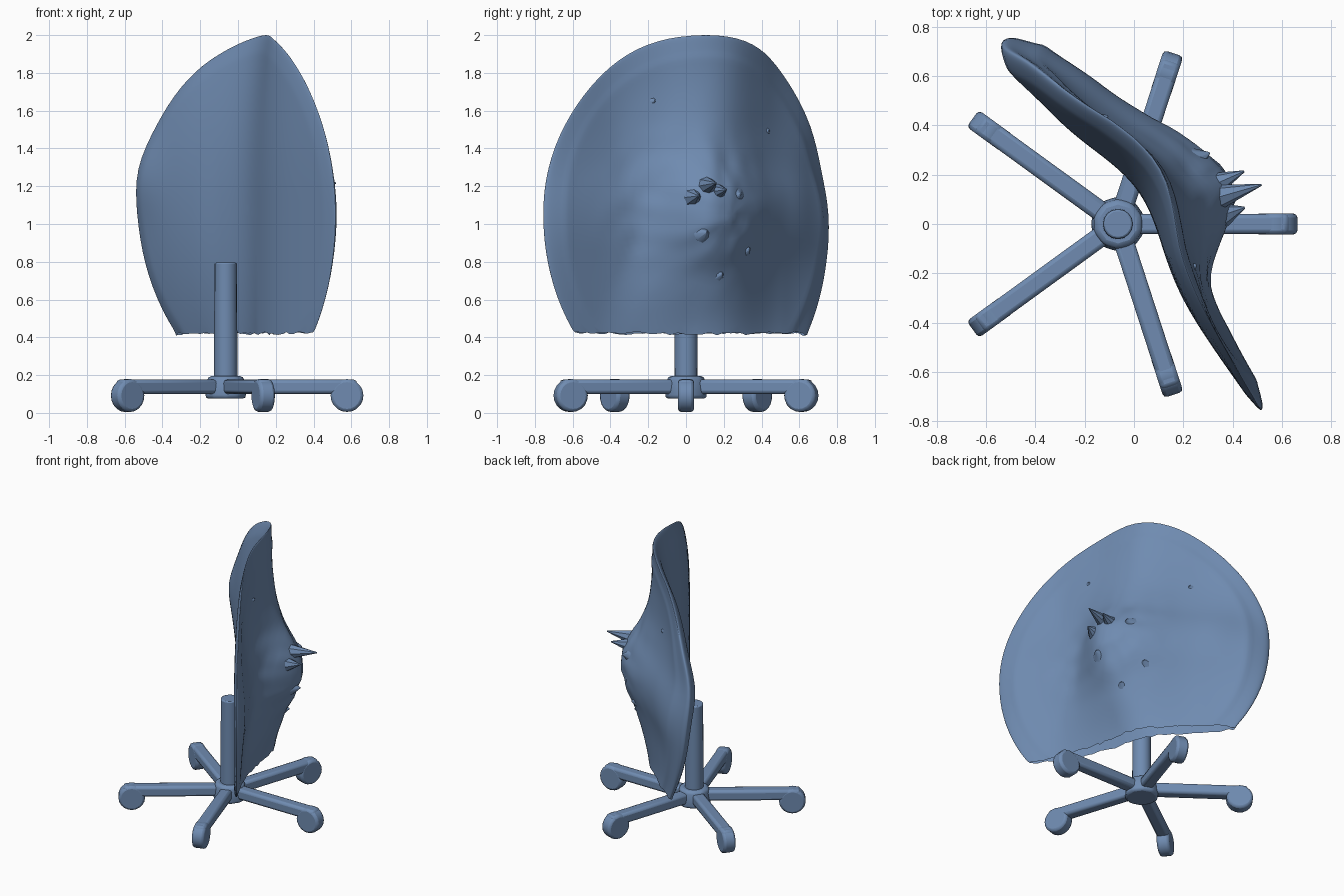
import bpy, bmesh, math
from mathutils import Vector, Matrix, noise

if "Cube" in bpy.data.objects:
    bpy.data.objects.remove(bpy.data.objects["Cube"])

HUB = Vector((-0.065, 0, 0))
N = Vector((0.815, 0.577, 0)).normalized()    # direction the back bulges
T = Vector((0.577, -0.815, 0)).normalized()   # across the backrest
Z = Vector((0, 0, 1))
ZC, HALF = 1.05, 0.915

# Blue-grey finish shared by every part
BLUE = bpy.data.materials.new("blue_grey")
BLUE.diffuse_color = (0.16, 0.26, 0.44, 1)
BLUE.use_nodes = True
BLUE.node_tree.nodes["Principled BSDF"].inputs["Base Color"].default_value = BLUE.diffuse_color


def finish(name, bm, bevel=0.0, angle=40):
    bmesh.ops.recalc_face_normals(bm, faces=bm.faces)
    me = bpy.data.meshes.new(name)
    bm.to_mesh(me)
    bm.free()
    me.materials.append(BLUE)
    ob = bpy.data.objects.new(name, me)
    bpy.context.collection.objects.link(ob)
    bpy.ops.object.select_all(action='DESELECT')
    ob.select_set(True)
    bpy.context.view_layer.objects.active = ob
    bpy.ops.object.shade_smooth_by_angle(angle=math.radians(angle))
    if bevel:
        m = ob.modifiers.new("bevel", 'BEVEL')
        m.width, m.segments = bevel, 2
    return ob


def cylinder(name, r1, r2, z0, z1, sides, bevel):
    bm = bmesh.new()
    bmesh.ops.create_cone(bm, cap_ends=True, segments=sides, radius1=r1, radius2=r2, depth=z1 - z0,
                          matrix=Matrix.Translation(HUB + Z * (z0 + z1) / 2))
    return finish(name, bm, bevel)


def lookup(table, x):
    for (x0, y0), (x1, y1) in zip(table, table[1:]):
        if x <= x1:
            return y0 + (y1 - y0) * max(0, (x - x0) / (x1 - x0))
    return table[-1][1]


def smooth_lookup(table, x, w):
    return sum(lookup(table, x + d * w / 4) for d in range(-4, 5)) / 9


# Central column and hub
cylinder("column", 0.062, 0.06, 0.1, 0.795, 16, 0.008)
cylinder("hub", 0.115, 0.1, 0.075, 0.195, 10, 0.02)

# Five legs, each ending in a castor
for i in range(5):
    rot = Matrix.Translation(HUB) @ Matrix.Rotation(i * math.tau / 5, 4, 'Z')
    bm = bmesh.new()
    bmesh.ops.create_cube(bm, size=1, matrix=Matrix.Translation((0.37, 0, 0.138)) @ Matrix.Diagonal((0.65, 0.082, 0.076, 1)))
    finish(f"leg_{i + 1}", bm, 0.018).matrix_world = rot
    bm = bmesh.new()
    bmesh.ops.create_cone(bm, cap_ends=True, segments=20, radius1=0.087, radius2=0.087, depth=0.084,
                          matrix=Matrix.Translation((0.642, 0, 0.092)) @ Matrix.Rotation(math.pi / 2, 4, 'X'))
    finish(f"castor_{i + 1}", bm, 0.016).matrix_world = rot

# Backrest: shallow dish inside, lopsided bulge outside
THICK = [(-0.92, 0.12), (-0.6, 0.22), (-0.27, 0.265), (-0.09, 0.31), (0.06, 0.37), (0.15, 0.38),
         (0.25, 0.26), (0.32, 0.15), (0.42, 0.115), (0.66, 0.085), (0.92, 0.06)]
HEIGHT = [(0.0, 0.15), (0.45, 0.4), (0.75, 0.7), (0.98, 1.0), (1.15, 0.99), (1.3, 0.7),
          (1.5, 0.46), (1.75, 0.27), (2.0, 0.15)]
CURL_UP = [(-1, 0.09), (-0.4, 0.09), (0.2, 0.035), (1, 0.03)]
CURL_DOWN = [(-1, 0.09), (-0.5, 0.08), (0.1, 0.0), (1, 0.0)]


def inner_u(v, z, r):
    u = -0.03 + 0.12 * math.exp(-((v + 0.1) / 0.33) ** 2)
    u += lookup(CURL_UP if z > 1.15 else CURL_DOWN, v) * ((z - 1.15) / 0.68) ** 2
    u -= 0.03 * math.exp(-((v + 0.82) / 0.15) ** 2 - ((z - 1.25) / 0.2) ** 2)
    lip = 0.035 if v < -0.3 else max(0.015, 0.035 - 0.05 * (v + 0.3))
    return u + lip * (1 - min(1, max(0, 1 - r) / 0.1) ** 0.5)


def outer_u(v, z, r):
    # the steep flank of the bulge softens away from its middle height
    t = smooth_lookup(THICK, v, 0.06 + 0.35 * max(0, abs(z - 1.08) - 0.1)) * smooth_lookup(HEIGHT, z, 0.08)
    t *= min(1, max(0, 1 - r) / 0.12) ** 0.5
    near = math.exp(-((v - 0.1) ** 2 + (z - 1.1) ** 2) / 0.09)
    return inner_u(v, z, r) + t + 0.03 * near * noise.noise(Vector((v * 9, z * 9, 0)))


def point(r, a, outer):
    v, s = r * HALF * math.cos(a), math.sin(a)
    z = ZC + r * (0.95 if s > 0 else 1.0) * s
    if s > 0:                                  # slightly pointed crown
        v *= 1 - 0.04 * (r * math.sin(2 * a)) ** 2 * s
    u = (outer_u if outer else inner_u)(v, z, r)
    return N * u + T * v + Z * z


SEG, RINGS = 96, 36
bm = bmesh.new()
rings = []
for k in range(-RINGS, RINGS + 1):            # outer centre -> rim -> inner centre
    r = math.sin(math.pi / 2 * (1 - abs(k) / RINGS))
    count = 1 if abs(k) == RINGS else SEG
    rings.append([bm.verts.new(point(r, j * math.tau / SEG, k < 0)) for j in range(count)])
for a, b in zip(rings, rings[1:]):
    for j in range(SEG):
        q = [a[j % len(a)], b[j % len(b)], b[(j + 1) % len(b)], a[(j + 1) % len(a)]]
        bm.faces.new(list(dict.fromkeys(q)))
# Open, slightly ragged lower edge
bmesh.ops.bisect_plane(bm, geom=bm.verts[:] + bm.edges[:] + bm.faces[:], plane_co=(0, 0, 0.42),
                       plane_no=(0, 0, -1), clear_outer=True)
for vert in bm.verts:
    if vert.is_boundary:
        vert.co.z += 0.015 * noise.noise(vert.co * 25)
finish("backrest", bm, angle=50)

# Torn spikes and small lumps on the outside of the bulge: v, z, radius, length, sideways lean
SPIKES = [(0.11, 1.2, 0.05, 0.15, 0.35), (0.06, 1.17, 0.045, 0.09, 0.2), (0.18, 1.14, 0.05, 0.06, 0.3),
          (-0.07, 1.15, 0.05, 0.03, 0.2), (0.14, 0.95, 0.05, 0.03, 0.2), (-0.16, 0.86, 0.045, 0.02, 0.0),
          (0.0, 0.73, 0.045, 0.02, 0.0), (0.28, 1.65, 0.04, 0.01, 0.0), (-0.42, 1.49, 0.045, 0.01, 0.0)]
bm = bmesh.new()
for v, z, rad, length, lean in SPIKES:
    base = N * (outer_u(v, z, math.hypot(v / HALF, (z - ZC) / 0.95)) - 0.03) + T * v + Z * z
    d = (N + T * lean + Z * 0.1).normalized()
    depth = length + 0.03
    bmesh.ops.create_cone(bm, cap_ends=True, segments=8, radius1=rad, radius2=0.004, depth=depth,
                          matrix=Matrix.Translation(base + d * depth / 2) @ d.to_track_quat('Z', 'Y').to_matrix().to_4x4())
finish("spikes", bm)
